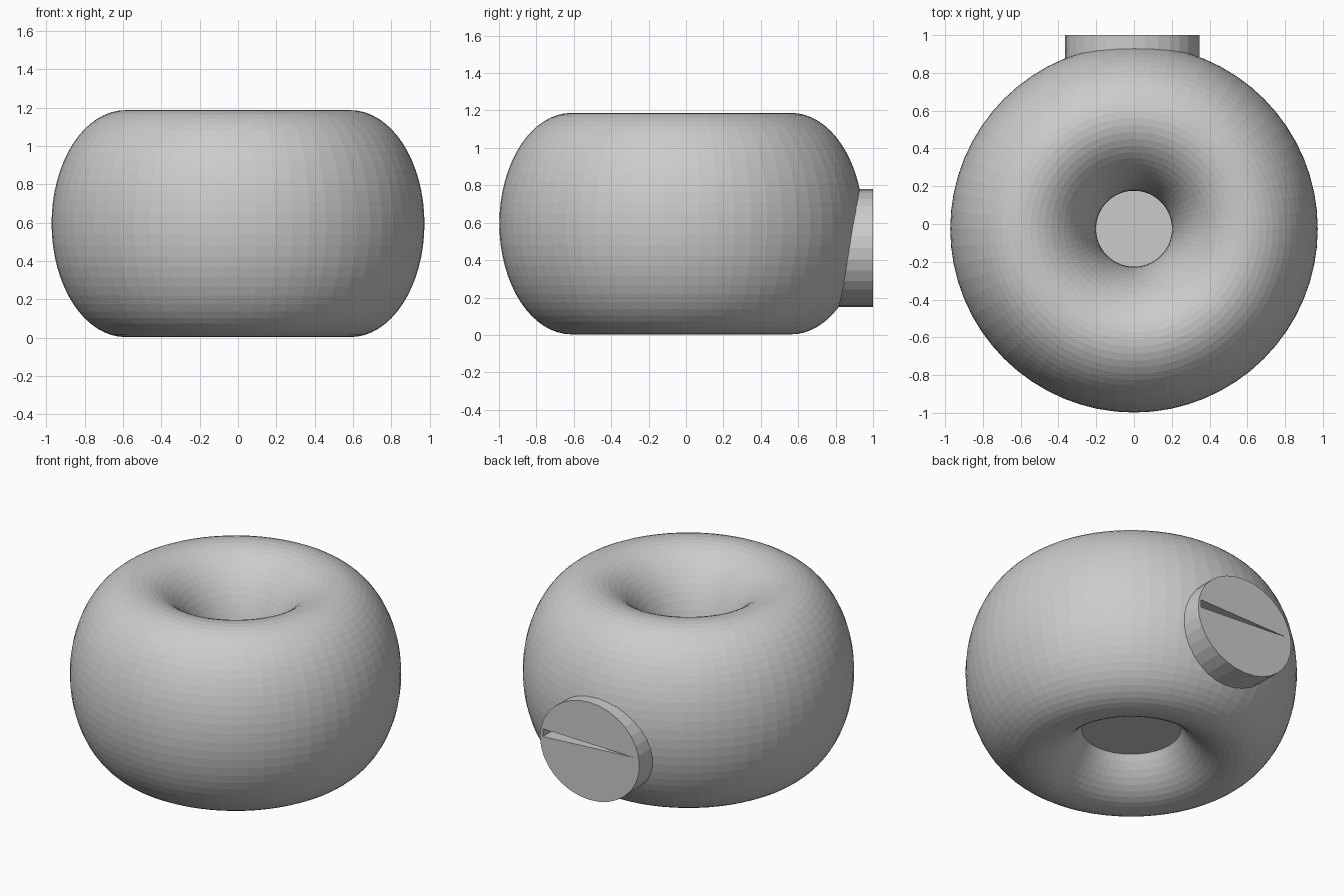
import bpy, bmesh, math
from mathutils import Matrix

if "Cube" in bpy.data.objects:
    bpy.data.objects.remove(bpy.data.objects["Cube"])

CY, CZ = -0.025, 0.595   # ring centre


def add_object(name, bm):
    bmesh.ops.recalc_face_normals(bm, faces=bm.faces)
    mesh = bpy.data.meshes.new(name)
    bm.to_mesh(mesh)
    bm.free()
    obj = bpy.data.objects.new(name, mesh)
    bpy.context.collection.objects.link(obj)
    return obj


# Tall ring body: a torus stretched vertically
RING, TUBE, HALF_HEIGHT = 0.587, 0.386, 0.592
bpy.ops.mesh.primitive_torus_add(major_segments=64, minor_segments=64,
                                 major_radius=RING, minor_radius=TUBE,
                                 location=(0, CY, CZ))
body = bpy.context.object
body.name = "ring_body"
body.scale.z = HALF_HEIGHT / TUBE

# Thin plate closing the lower part of the hole
bm = bmesh.new()
bmesh.ops.create_circle(bm, cap_ends=True, segments=64, radius=0.295,
                        matrix=Matrix.Translation((0, CY, 0.215)))
add_object("hole_plate", bm)

# Oval plug on the back
Y0, Y1 = 0.6, 1.0
bm = bmesh.new()
bmesh.ops.create_cone(bm, cap_ends=True, segments=32, radius1=1, radius2=1, depth=1)
bmesh.ops.transform(bm, verts=bm.verts,
                    matrix=Matrix.Translation((-0.01, (Y0 + Y1) / 2, 0.465))
                    @ Matrix.Diagonal((0.356, Y1 - Y0, 0.316, 1))
                    @ Matrix.Rotation(math.pi / 2, 4, 'X'))
plug = add_object("back_plug", bm)

# Tapered slot cut into the plug face
bm = bmesh.new()
outline = [(0.325, 0.52), (0.325, 0.47), (-0.32, 0.508)]
face = bm.faces.new([bm.verts.new((x, 0.86, z)) for x, z in outline])
new = bmesh.ops.extrude_face_region(bm, geom=[face])["geom"]
bmesh.ops.translate(bm, vec=(0, 0.3, 0),
                    verts=[v for v in new if isinstance(v, bmesh.types.BMVert)])
cutter = add_object("slot_cutter", bm)
cutter.hide_render = True
cutter.display_type = 'WIRE'

cut = plug.modifiers.new("slot", 'BOOLEAN')
cut.operation = 'DIFFERENCE'
cut.solver = 'EXACT'
cut.object = cutter
bpy.context.view_layer.objects.active = plug
bpy.ops.object.modifier_apply(modifier=cut.name)
bpy.data.objects.remove(cutter)
